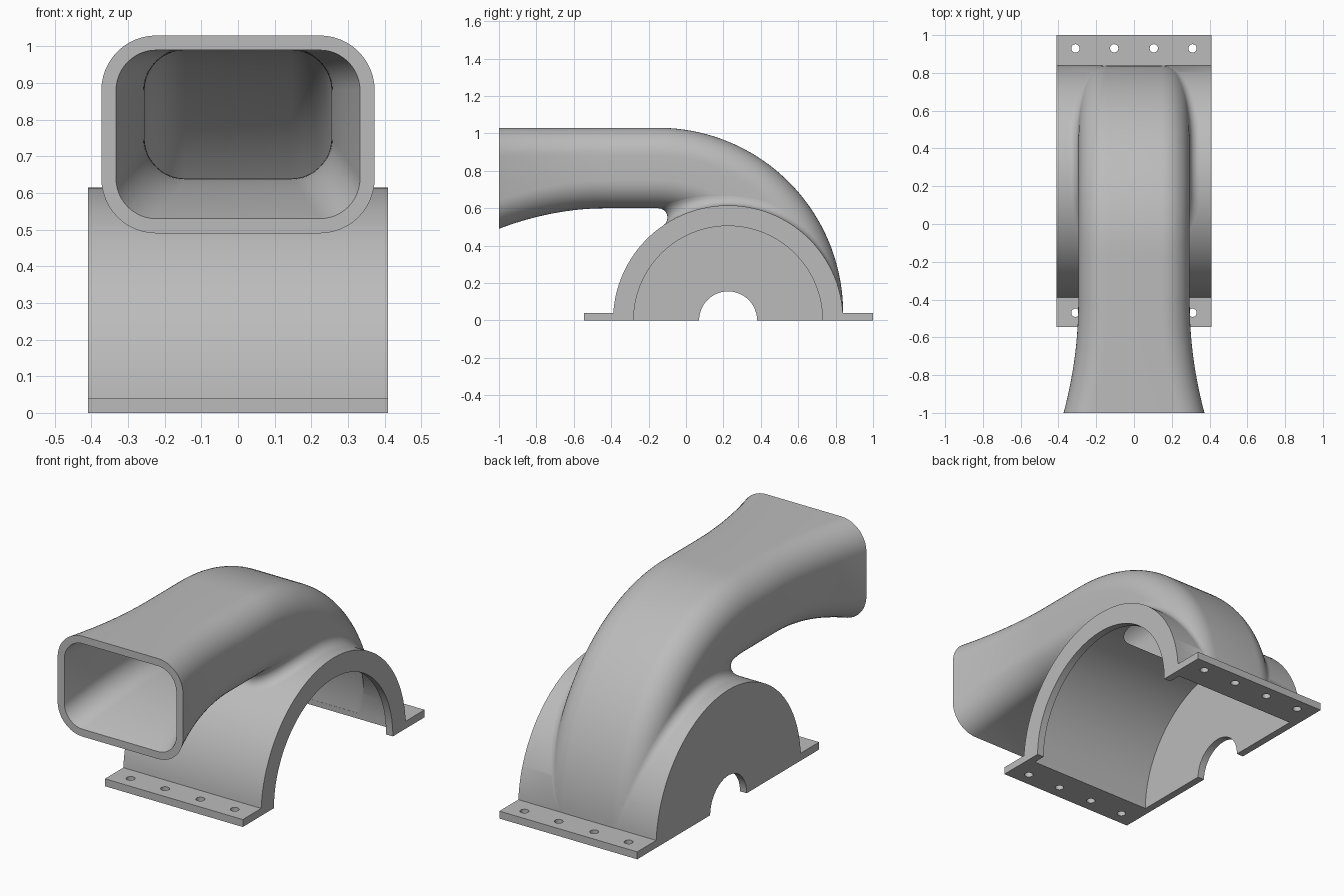
import bpy, bmesh, math
from mathutils import Vector

if "Cube" in bpy.data.objects:
    bpy.data.objects.remove(bpy.data.objects["Cube"], do_unlink=True)

AXIS_Y, OUTER, INNER, LIP, HALF = 0.225, 0.615, 0.575, 0.505, 0.41   # casing
BEND_Y, BEND_Z, TOP_R, LOW_R = -0.15, 0.04, 0.99, 0.56               # duct bend
WIDTH, CORNER, WALL, FILLET = 0.295, 0.15, 0.04, 0.05

grey = bpy.data.materials.new("plain_grey")
grey.use_nodes = True
grey.diffuse_color = (0.5, 0.5, 0.5, 1)
grey.node_tree.nodes["Principled BSDF"].inputs["Base Color"].default_value = (0.5, 0.5, 0.5, 1)


def finish(name, bm, recalc=True):
    if recalc:
        bmesh.ops.recalc_face_normals(bm, faces=bm.faces)
    mesh = bpy.data.meshes.new(name)
    bm.to_mesh(mesh)
    bm.free()
    mesh.materials.append(grey)
    ob = bpy.data.objects.new(name, mesh)
    bpy.context.collection.objects.link(ob)
    return ob


def loft(name, rings):
    """Solid skinned through matching closed rings, capped at both ends."""
    bm = bmesh.new()
    loops = [[bm.verts.new(p) for p in ring] for ring in rings]
    n = len(loops[0])
    for a, b in zip(loops, loops[1:]):
        for i in range(n):
            j = (i + 1) % n
            bm.faces.new((a[i], a[j], b[j], b[i]))
    bm.faces.new(loops[0])
    bm.faces.new(loops[-1])
    return finish(name, bm)


def bar(name, x0, x1, radius):
    """Cylinder along the casing axis."""
    angles = [2 * math.pi * i / 128 for i in range(128)]
    return loft(name, [[(x, AXIS_Y + radius * math.cos(a), radius * math.sin(a))
                        for a in angles] for x in (x0, x1)])


def section(half, low, high, corner):
    """Rounded rectangle as (x, height) pairs."""
    pts = []
    for q, (sx, top) in enumerate(((1, 1), (-1, 1), (-1, 0), (1, 0))):
        cx = sx * (half - corner)
        cz = high - corner if top else low + corner
        for i in range(13):
            a = math.pi / 2 * (q + i / 12)
            pts.append((cx + corner * math.cos(a), cz + corner * math.sin(a)))
    return pts


def duct(name, inset, front, foot):
    """Flared straight run followed by a quarter bend into the casing."""
    rings = []
    for i in range(29):
        y = front + (BEND_Y - front) * i / 28
        t = max(0, (-0.42 - y) / 0.58) ** 2
        sec = section(WIDTH + 0.078 * t - inset, LOW_R - 0.11 * t + inset,
                      TOP_R - inset, CORNER - inset)
        rings.append([(x, y, BEND_Z + s) for x, s in sec])
    sec = section(WIDTH - inset, LOW_R + inset, TOP_R - inset, CORNER - inset)
    for i in range(1, 49):
        a = math.pi / 2 * (1 - i / 48)
        rings.append([(x, BEND_Y + s * math.cos(a), BEND_Z + s * math.sin(a)) for x, s in sec])
    rings.append([(x, BEND_Y + s, foot) for x, s in sec])
    return loft(name, rings)


def boolean(target, tool, operation):
    mod = target.modifiers.new(operation, "BOOLEAN")
    mod.operation, mod.solver, mod.object = operation, "EXACT", tool
    deps = bpy.context.evaluated_depsgraph_get()
    target_mesh = bpy.data.meshes.new_from_object(target.evaluated_get(deps))
    target.modifiers.clear()
    target.data = target_mesh
    bpy.data.objects.remove(tool, do_unlink=True)


# Half-round casing with its two foot flanges
tip = math.asin(0.04 / OUTER)
arc = [tip + (math.pi - 2 * tip) * i / 96 for i in range(97)]
profile = [(1, 0), (1, 0.04)]
profile += [(AXIS_Y + OUTER * math.cos(a), OUTER * math.sin(a)) for a in arc]
profile += [(-0.545, 0.04), (-0.545, 0)]
housing = loft("blower_housing", [[(x, y, z) for y, z in profile] for x in (-HALF, HALF)])

# Curved outlet duct joined on, then everything hollowed
boolean(housing, duct("duct_outer", 0, -1, 0.02), "UNION")
boolean(housing, bar("chamber_cutter", -HALF + 0.04, HALF - 0.04, INNER), "DIFFERENCE")
boolean(housing, bar("mouth_cutter", 0, HALF + 0.1, LIP), "DIFFERENCE")
boolean(housing, bar("shaft_cutter", -HALF - 0.1, 0, 0.155), "DIFFERENCE")
boolean(housing, duct("duct_cutter", WALL, -1.01, 0.03), "DIFFERENCE")

# Bolt holes in the flanges
for y in (0.93, -0.47):
    for x in (-0.31, -0.105, 0.105, 0.31):
        ring = [2 * math.pi * i / 24 for i in range(24)]
        hole = loft("bolt_cutter", [[(x + 0.022 * math.cos(a), y + 0.022 * math.sin(a), z)
                                     for a in ring] for z in (-0.05, 0.1)])
        boolean(housing, hole, "DIFFERENCE")


# Rolling-ball fillet where the duct meets the casing
def fillet_station(a):
    ball = OUTER + FILLET
    y, z = AXIS_Y + ball * math.cos(a), ball * math.sin(a)
    if y > BEND_Y:
        out = Vector((0, y - BEND_Y, z - BEND_Z))
    else:
        out = Vector((0, 0, z - BEND_Z))
    s = out.length
    out.normalize()
    sc = min(max(s, LOW_R + CORNER), TOP_R - CORNER)
    reach = CORNER + FILLET
    dx = math.sqrt(max(0, reach ** 2 - (s - sc) ** 2))
    x = WIDTH - CORNER + dx
    centre = Vector((x, y, z))
    on_casing = Vector((x, AXIS_Y + OUTER * math.cos(a), OUTER * math.sin(a)))
    k = CORNER / reach
    on_duct = centre + out * (sc + k * (s - sc) - s)
    on_duct.x = WIDTH - CORNER + k * dx
    u, v = (on_casing - centre).normalized(), (on_duct - centre).normalized()
    row = [centre + u.slerp(v, i / 8) * FILLET if u.angle(v) > 0.001
           else on_casing.copy() for i in range(9)]
    return centre, row


start, end = 0.07, math.pi - math.asin((BEND_Z + LOW_R - FILLET) / (OUTER + FILLET))
right = [fillet_station(start + (end - start) * (1 - math.cos(math.pi * i / 64)) / 2)
         for i in range(65)]
flip = Vector((-1, 1, 1))
left = [(c * flip, [p * flip for p in row]) for c, row in reversed(right)]
stations = right + left
bm = bmesh.new()
rows = [[bm.verts.new(p) for p in row] for _, row in stations]
for k in range(len(rows) - 1):
    for i in range(8):
        face = bm.faces.new((rows[k][i], rows[k][i + 1], rows[k + 1][i + 1], rows[k + 1][i]))
        face.normal_update()
        if face.normal.dot(stations[k][0] - face.calc_center_median()) < 0:
            face.normal_flip()
fillet = finish("duct_fillet", bm, recalc=False)

for ob in (housing, fillet):
    bpy.ops.object.select_all(action="DESELECT")
    ob.select_set(True)
    bpy.context.view_layer.objects.active = ob
    bpy.ops.object.shade_smooth_by_angle(angle=math.radians(32))
